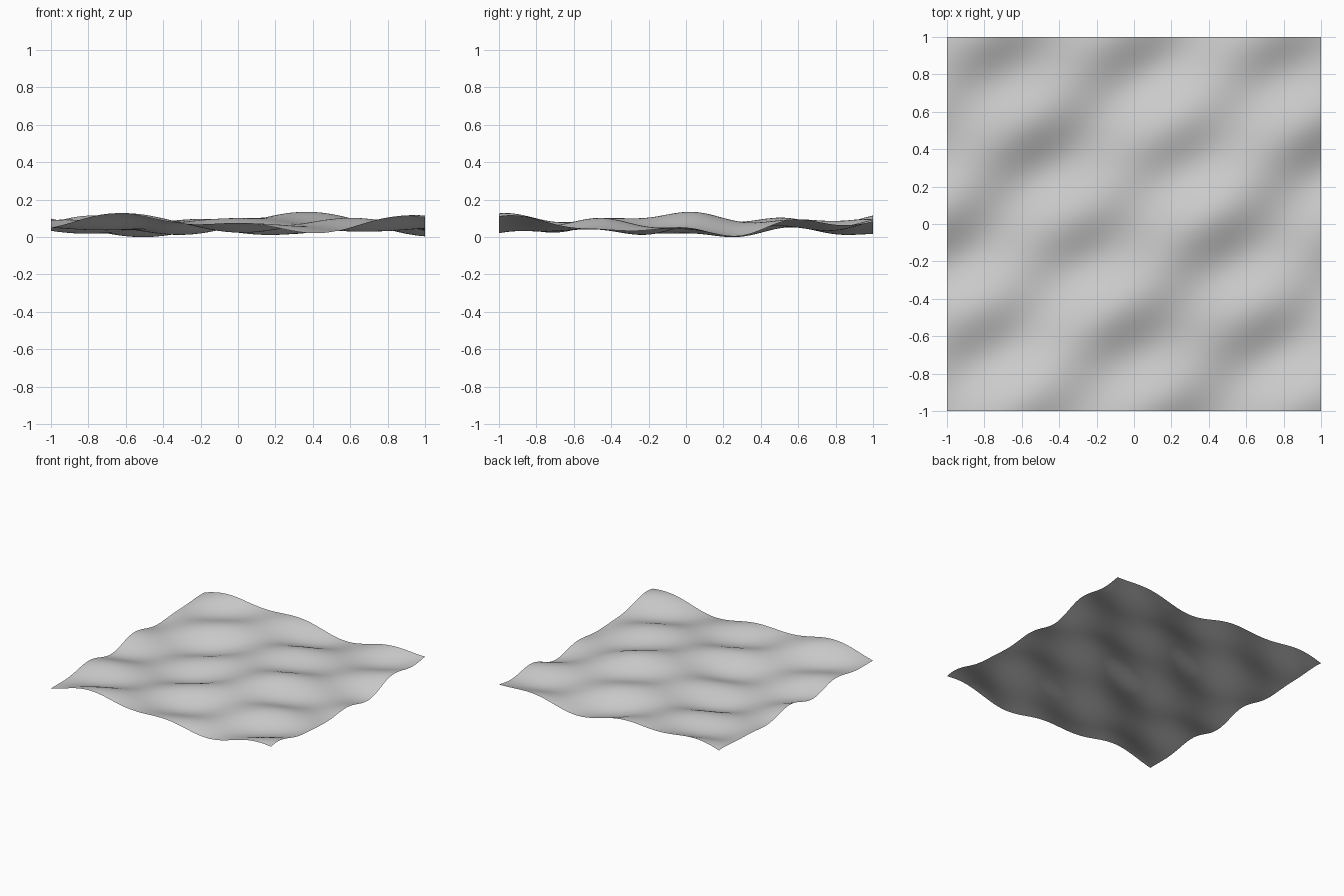
import bpy
import bmesh
from math import cos, tau

cube = bpy.data.objects.get("Cube")
if cube:
    bpy.data.objects.remove(cube, do_unlink=True)


def wave_height(x, y):
    # Broad standing swell of alternating mounds and hollows
    swell = 0.04 * cos(tau * 0.59 * (x - 0.3)) * cos(tau * 0.417 * y)
    # Diagonal ripples
    ripples = 0.022 * cos(tau * (1.333 * x - 1.39 * y - 1.49))
    # Fine cross ripples that break up the diagonal crests
    cross = 0.012 * cos(tau * 2 * (y - 0.045))
    return swell + ripples + cross


# Flat grey material
grey = bpy.data.materials.new("plain_grey")
grey.use_nodes = True
colour = (0.6, 0.6, 0.6, 1)
grey.diffuse_color = colour
for node in grey.node_tree.nodes:
    if node.type == 'BSDF_PRINCIPLED':
        node.inputs["Base Color"].default_value = colour

# Wavy sheet: a fine grid lifted by the waves
bm = bmesh.new()
bmesh.ops.create_grid(bm, x_segments=100, y_segments=100, size=1)
for v in bm.verts:
    v.co.z = wave_height(v.co.x, v.co.y)

# Rest the lowest hollow on the ground
low = min(v.co.z for v in bm.verts)
for v in bm.verts:
    v.co.z -= low
for f in bm.faces:
    f.smooth = True

mesh = bpy.data.meshes.new("wavy_surface")
bm.to_mesh(mesh)
bm.free()
mesh.materials.append(grey)
sheet = bpy.data.objects.new("wavy_surface", mesh)
bpy.context.collection.objects.link(sheet)
